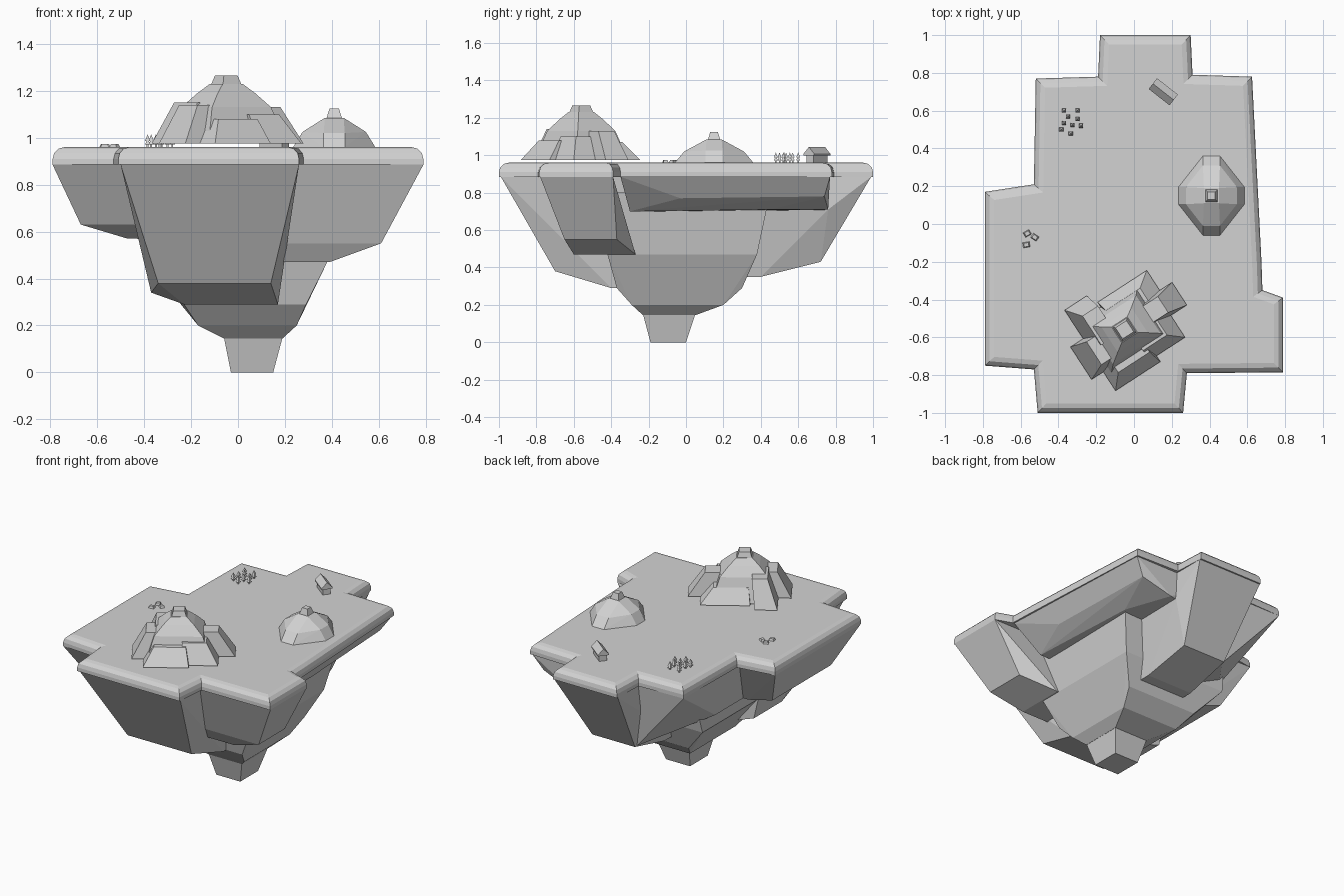
import bpy, bmesh
from math import radians

cube = bpy.data.objects.get("Cube")
if cube:
    bpy.data.objects.remove(cube, do_unlink=True)

stone = bpy.data.materials.new("stone grey")
stone.use_nodes = True
GREY = (0.65, 0.65, 0.65, 1)
stone.diffuse_color = GREY
stone.node_tree.nodes["Principled BSDF"].inputs["Base Color"].default_value = GREY

GROUND = 0.96


def finish(name, bm, location=(0, 0, 0), turn=0):
    bmesh.ops.recalc_face_normals(bm, faces=bm.faces)
    mesh = bpy.data.meshes.new(name)
    bm.to_mesh(mesh)
    bm.free()
    mesh.materials.append(stone)
    obj = bpy.data.objects.new(name, mesh)
    obj.location = location
    obj.rotation_euler.z = radians(turn)
    bpy.context.collection.objects.link(obj)
    return obj


def box_level(z, left, right, front, back):
    """Four corners of a horizontal rectangle."""
    return [(x, y, z) for x in (left, right) for y in (front, back)]


def square_level(z, half_x, half_y=None):
    half_y = half_y or half_x
    return box_level(z, -half_x, half_x, -half_y, half_y)


def add_hull(bm, points):
    verts = [bm.verts.new(p) for p in points]
    result = bmesh.ops.convex_hull(bm, input=verts)
    spare = [g for g in result["geom_interior"] + result["geom_unused"]
             if isinstance(g, bmesh.types.BMVert)]
    bmesh.ops.delete(bm, geom=list(set(spare)), context='VERTS')


def hull(name, *levels, location=(0, 0, 0), turn=0):
    bm = bmesh.new()
    add_hull(bm, [p for level in levels for p in level])
    bmesh.ops.dissolve_limit(bm, angle_limit=radians(1), verts=bm.verts, edges=bm.edges)
    return finish(name, bm, location, turn)


# Stepped top slab with a rounded upper rim
outline = [(-.51, -1), (.26, -1), (.28, -.79), (.79, -.785), (.79, -.39),
           (.68, -.35), (.675, -.2), (.625, .78), (.31, .79), (.3, 1),
           (-.18, 1), (-.19, .78), (-.52, .77), (-.53, .21), (-.79, .17),
           (-.79, -.75), (-.53, -.77)]
bm = bmesh.new()
base = bm.faces.new([bm.verts.new((x, y, .885)) for x, y in outline])
raised = bmesh.ops.extrude_face_region(bm, geom=[base], use_keep_orig=True)["geom"]
bmesh.ops.translate(bm, vec=(0, 0, GROUND - .885),
                    verts=[g for g in raised if isinstance(g, bmesh.types.BMVert)])
bmesh.ops.recalc_face_normals(bm, faces=bm.faces)
rim = [e for e in bm.edges if all(v.co.z > .95 for v in e.verts)]
bmesh.ops.bevel(bm, geom=rim, offset=.05, segments=3, profile=.5, affect='EDGES')
finish("top_slab", bm)

# Hanging rock: a core with outcrops on every side, a ledge and a tip
TOP = .885
hull("rock_ledge",
     [(0, -.35, TOP), (.67, -.35, TOP), (.62, .77, TOP), (0, .77, TOP)],
     [(.58, -.03, .77), (.55, .74, .78), (.5, -.3, .7)],
     [(.45, .02, .72), (.45, .45, .71), (.34, .76, .71), (0, -.3, .7), (0, .7, .7)])
hull("rock_core",
     box_level(.8, -.36, .45, -.4, .45),
     box_level(.47, -.39, .38, -.42, .38),
     box_level(.29, -.23, .29, -.37, .3),
     box_level(.2, -.17, .25, -.29, .2),
     box_level(.145, -.06, .19, -.23, .05))
hull("rock_front",
     box_level(TOP, -.5, .26, -.99, -.2),
     box_level(.38, -.34, .14, -.7, -.4),
     box_level(.34, -.37, .16, -.5, -.2),
     box_level(.29, -.23, .17, -.4, -.2))
hull("rock_back",
     box_level(TOP, -.18, .3, .2, .99),
     box_level(.71, -.18, .3, .2, .76),
     box_level(.43, -.12, .2, .2, .72),
     box_level(.35, -.12, .22, .1, .4))
hull("rock_back_left",
     box_level(TOP, -.52, .1, 0, .77),
     box_level(.57, -.43, .1, -.1, .3),
     box_level(.43, -.12, .2, .1, .7))
hull("rock_right",
     box_level(TOP, .2, .79, -.78, -.39),
     box_level(.55, .2, .61, -.65, -.37),
     box_level(.47, .1, .39, -.6, -.27))
hull("rock_left",
     box_level(TOP, -.79, -.2, -.75, .17),
     box_level(.63, -.67, -.2, -.6, .03),
     box_level(.57, -.47, -.1, -.5, 0))
hull("rock_tip",
     box_level(.15, -.06, .19, -.23, .05),
     box_level(0, -.03, .15, -.19, 0))

# Large mountain: a stepped peak with blocks leaning in from every side
MOUNTAIN = (-.05, -.56, 0)
TURN = 33
FLOAT = .975
LEAN = .7
hull("mountain_peak", square_level(FLOAT, .2, .17), square_level(1.13, .15, .12),
     square_level(1.19, .095, .08), square_level(1.23, .05),
     location=MOUNTAIN, turn=TURN)
hull("mountain_summit", square_level(1.2, .055), square_level(1.265, .035),
     location=MOUNTAIN, turn=TURN)
for place, top, *sides in (
        ("left", 1.15, -.21, -.07, 0, .26),
        ("front_left", 1.14, -.29, 0, -.126, .08),
        ("front", 1.08, -.216, .067, -.245, 0),
        ("right", 1.1, .03, .247, -.208, 0),
        ("back_right", 1.13, 0, .348, -.07, .074),
        ("back", 1.07, -.04, .27, 0, .2)):
    hull("mountain_block_" + place, box_level(FLOAT, *sides),
         box_level(top, *(side * LEAN for side in sides)),
         location=MOUNTAIN, turn=TURN)

# Small hill: four blunt ridges meeting under a knob
HILL = (.41, .15, 0)
hull("hill",
     square_level(GROUND, .175, .045), square_level(GROUND, .045, .21),
     square_level(1.025, .135, .045), square_level(1.02, .045, .16),
     square_level(1.085, .04), location=HILL)
hull("hill_knob", square_level(1.06, .04), square_level(1.125, .02), location=HILL)

# House with a gabled overhanging roof
HOUSE = (.155, .7, 0)
hull("house_walls", square_level(GROUND, .06, .025), square_level(1.01, .06, .025),
     location=HOUSE, turn=-38)
hull("house_roof", square_level(1.0, .07, .036), square_level(1.008, .07, .036),
     [(-.07, 0, 1.045), (.07, 0, 1.045)], location=HOUSE, turn=-38)

# Grove of small two-tier trees
grove = [(-.37, .6), (-.35, .57), (-.3, .6), (-.3, .555), (-.37, .535),
         (-.385, .5), (-.325, .525), (-.28, .52), (-.335, .48)]
for x, y in grove:
    bm = bmesh.new()
    add_hull(bm, square_level(GROUND, .004) + square_level(.98, .004))
    for low, high in ((.972, .996), (.987, 1.015)):
        add_hull(bm, square_level(low, .011) + [(0, 0, high)])
    finish("tree", bm, (x, y, 0))

# Three loose boulders
for x, y, turn in ((-.565, -.05, 30), (-.525, -.07, -35), (-.57, -.11, 10)):
    hull("boulder", square_level(GROUND, .018, .014), square_level(.974, .012, .01),
         location=(x, y, 0), turn=turn)
